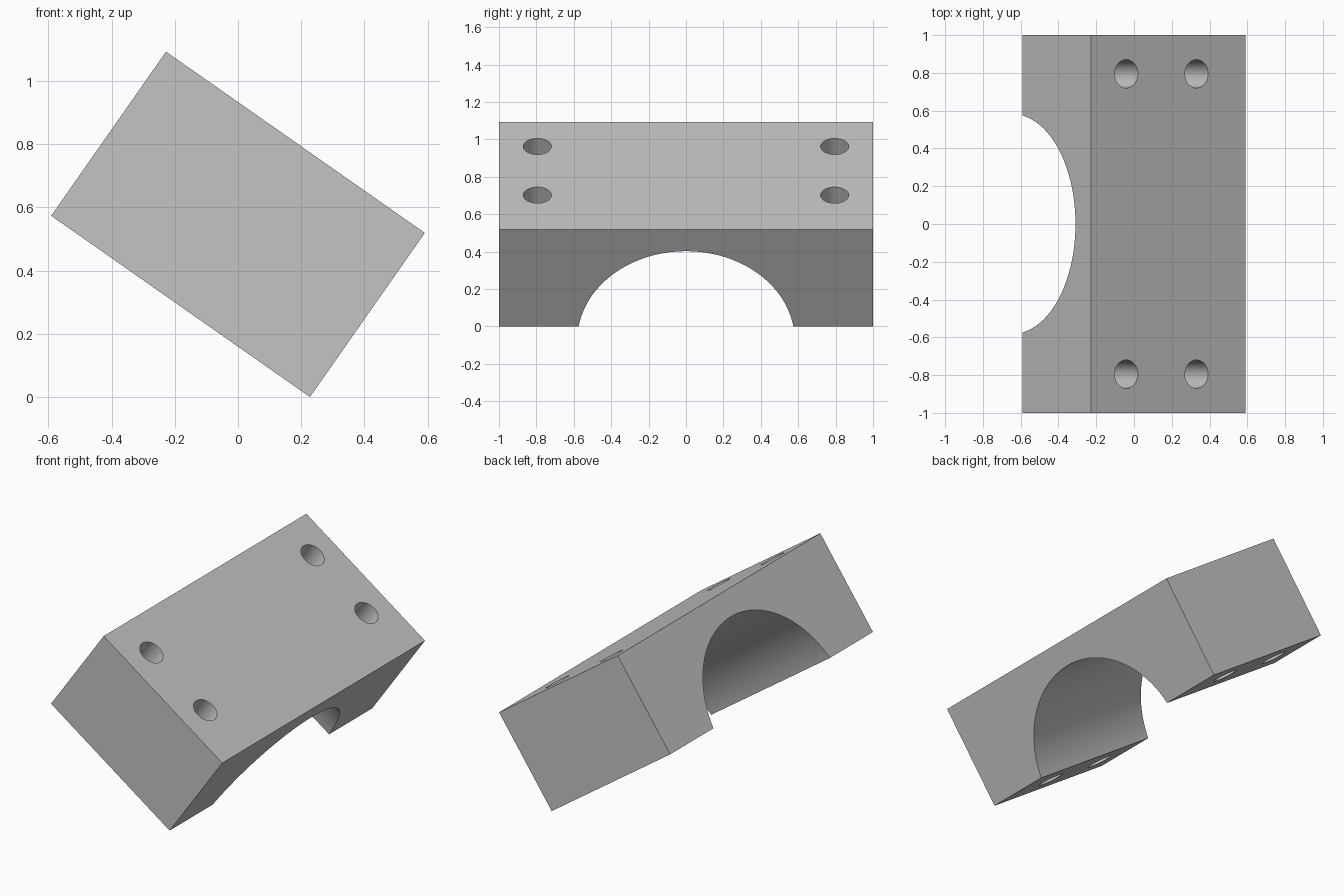
import bpy, bmesh
from math import radians, sin, cos
from mathutils import Matrix, Vector

WIDTH, LENGTH, HEIGHT, TILT = 1.0, 2.0, 0.634, radians(35)

old = bpy.data.objects.get("Cube")
if old:
    bpy.data.objects.remove(old, do_unlink=True)

grey = bpy.data.materials.new("plain_grey")
grey.use_nodes = True
colour = (0.55, 0.55, 0.55, 1)
grey.diffuse_color = colour
grey.node_tree.nodes["Principled BSDF"].inputs["Base Color"].default_value = colour


def add_object(name, bm):
    mesh = bpy.data.meshes.new(name)
    bm.to_mesh(mesh)
    bm.free()
    mesh.materials.append(grey)
    obj = bpy.data.objects.new(name, mesh)
    bpy.context.collection.objects.link(obj)
    return obj


def cylinder(bm, radius, depth, sides, matrix):
    bmesh.ops.create_cone(bm, cap_ends=True, segments=sides, radius1=radius,
                          radius2=radius, depth=depth, matrix=matrix)


def cut(target, cutter):
    cutter.hide_render = True
    mod = target.modifiers.new(cutter.name, 'BOOLEAN')
    mod.operation, mod.solver, mod.object = 'DIFFERENCE', 'EXACT', cutter
    bpy.ops.object.select_all(action='DESELECT')
    bpy.context.view_layer.objects.active = target
    target.select_set(True)
    bpy.ops.object.modifier_apply(modifier=mod.name)
    bpy.data.objects.remove(cutter, do_unlink=True)


# Solid block, centred on the origin
bm = bmesh.new()
bmesh.ops.create_cube(bm, size=1, matrix=Matrix.Diagonal((WIDTH, LENGTH, HEIGHT, 1)))
block = add_object("clamp_block", bm)

# Round saddle channel across the underside
bm = bmesh.new()
cylinder(bm, 0.581, 2 * WIDTH, 128,
         Matrix.Translation((0, 0, -HEIGHT / 2 - 0.09)) @ Matrix.Rotation(radians(90), 4, 'Y'))
cut(block, add_object("channel_cutter", bm))

# Two bolt holes through each foot
bm = bmesh.new()
for x in (-0.272, 0.182):
    for y in (-0.795, 0.795):
        cylinder(bm, 0.075, 2 * HEIGHT, 48, Matrix.Translation((x, y, 0)))
cut(block, add_object("bolt_hole_cutter", bm))

# Tilt the block and rest its lowest edge on the floor
rise = (WIDTH * sin(TILT) + HEIGHT * cos(TILT)) / 2
block.data.transform(Matrix.Translation((0, 0, rise)) @ Matrix.Rotation(TILT, 4, 'Y'))
bpy.ops.object.shade_smooth_by_angle(angle=radians(30))
